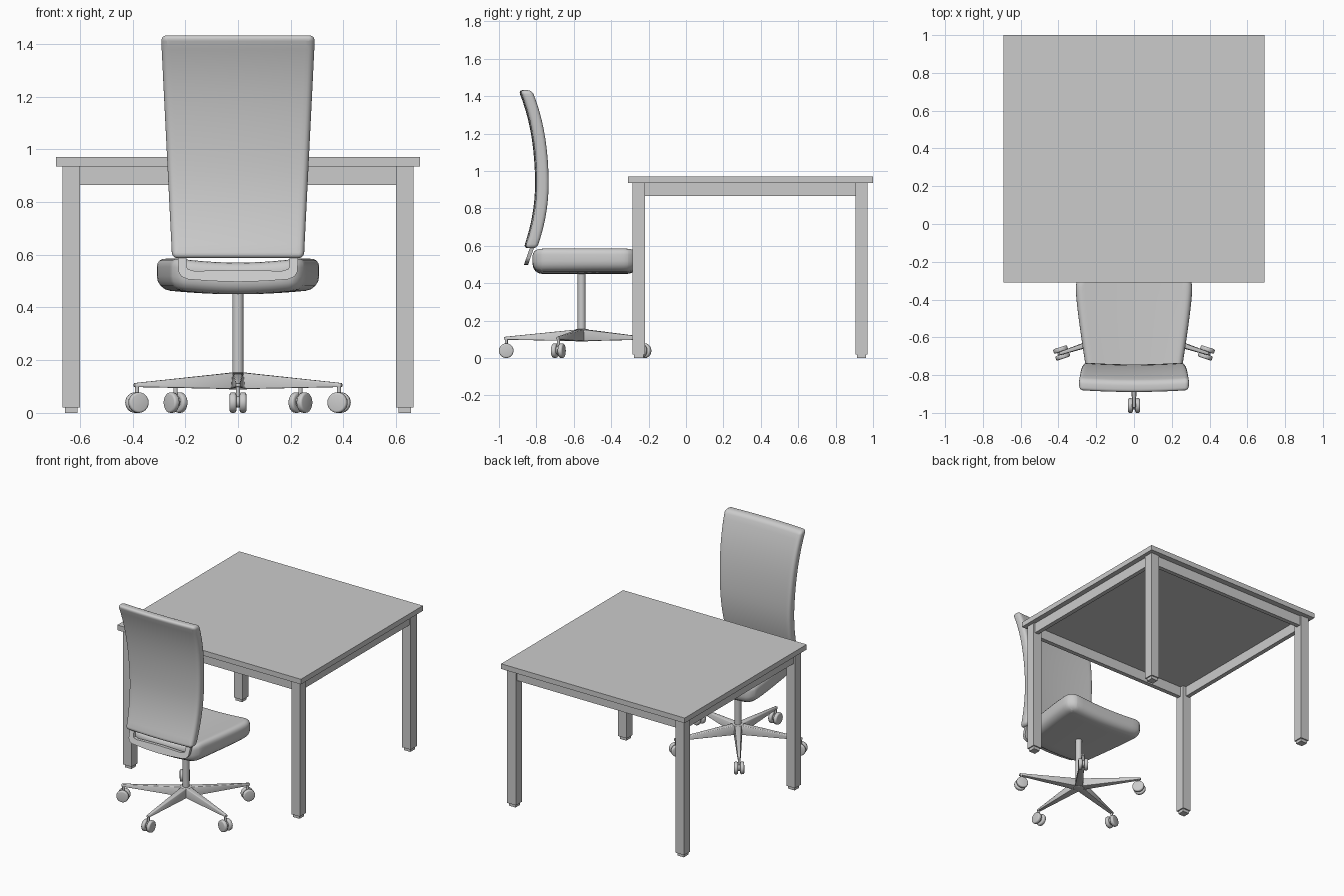
import bpy, bmesh
from math import pi, sin, cos, radians
from mathutils import Matrix, Vector

if "Cube" in bpy.data.objects:
    bpy.data.objects.remove(bpy.data.objects["Cube"])


def finish(bm, name, smooth=False):
    bmesh.ops.recalc_face_normals(bm, faces=bm.faces[:])
    me = bpy.data.meshes.new(name)
    bm.to_mesh(me)
    bm.free()
    ob = bpy.data.objects.new(name, me)
    bpy.context.collection.objects.link(ob)
    if smooth:
        bpy.ops.object.select_all(action='DESELECT')
        ob.select_set(True)
        bpy.context.view_layer.objects.active = ob
        bpy.ops.object.shade_smooth_by_angle(angle=radians(40))
    return ob


def new_box(lo, hi):
    bm = bmesh.new()
    bmesh.ops.create_cube(bm, size=1)
    lo, hi = Vector(lo), Vector(hi)
    for v in bm.verts:
        v.co = Vector([(a + b) / 2 + c * (b - a) for a, b, c in zip(lo, hi, v.co)])
    return bm


def box(name, lo, hi):
    return finish(new_box(lo, hi), name)


def cylinder(name, r, depth, mat, seg=24, bevel=0):
    bm = bmesh.new()
    bmesh.ops.create_cone(bm, cap_ends=True, segments=seg, radius1=r, radius2=r, depth=depth)
    if bevel:
        rim = [e for e in bm.edges if abs(e.verts[0].co.z - e.verts[1].co.z) < 1e-6]
        bmesh.ops.bevel(bm, geom=rim, offset=bevel, segments=3, profile=0.5, affect='EDGES')
    bm.transform(mat)
    return finish(bm, name, True)


def cushion(name, lo, hi, axis, corner, rims, cuts, warp):
    """Rounded slab: thin along axis, sliced so that it can be bent by warp."""
    bm = new_box(lo, hi)
    edges = [e for e in bm.edges if abs(e.verts[0].co[axis] - e.verts[1].co[axis]) > 1e-4]
    bmesh.ops.bevel(bm, geom=edges, offset=corner, segments=5, profile=0.5, affect='EDGES')
    for level, r in zip((lo[axis], hi[axis]), rims):
        edges = [e for e in bm.edges if all(abs(v.co[axis] - level) < 1e-5 for v in e.verts)]
        bmesh.ops.bevel(bm, geom=edges, offset=r, segments=4, profile=0.5, affect='EDGES')
    for ax in {0, 1, 2} - {axis}:
        no = Vector((0, 0, 0))
        no[ax] = 1
        for i in range(1, cuts):
            co = Vector((0, 0, 0))
            co[ax] = lo[ax] + (hi[ax] - lo[ax]) * i / cuts
            bmesh.ops.bisect_plane(bm, geom=bm.verts[:] + bm.edges[:] + bm.faces[:],
                                   plane_co=co, plane_no=no)
    for v in bm.verts:
        v.co = warp(*v.co)
    return finish(bm, name, True)


# Table
box("table_top", (-.69, -.31, .935), (.69, 1, .97))
for side, s in (("left", -1), ("right", 1)):
    for end, y0 in (("front", -.285), ("back", .905)):
        xs = sorted((s * .6, s * .665))
        box(f"{end}_{side}_table_leg", (xs[0], y0, .02), (xs[1], y0 + .065, .935))
        box(f"{end}_{side}_foot", (xs[0] + .008, y0 + .008, 0), (xs[1] - .008, y0 + .057, .02))
    xs = sorted((s * .625, s * .655))
    box(f"{side}_apron", (xs[0], -.22, .865), (xs[1], .905, .935))
box("front_apron", (-.6, -.275, .865), (.6, -.245, .935))
box("back_apron", (-.6, .93, .865), (.6, .96, .935))


# Seat: narrower to the rear, slightly dished
def seat_warp(x, y, z):
    t = max(0, (-.36 - y) / .46)
    half = .308 - .063 * t ** 1.2
    return Vector((x * half / .308, y, z + .018 * (x / .3) ** 2))


cushion("seat", (-.308, -.82, .45), (.308, -.262, .57), 2, .07, (.05, .035), 12, seat_warp)


# Backrest: widening upward, curved lumbar profile
def curve_y(z):
    d = z - .93
    return -.765 - (.28 * d * d + .3 * d ** 4 if d > 0 else .53 * d * d)


def back_warp(x, y, z):
    half = .25 + .042 * (z - .585) / .845
    return Vector((x * half / .29, curve_y(z) + y - .01 * (1 - (x / .29) ** 2), z))


cushion("backrest", (-.29, -.032, .587), (.29, .032, 1.432), 1, .022, (.022, .022), 16, back_warp)

# U-shaped bracket joining the backrest and the seat
outer = [(.23, .61), (.225, .535), (.215, .517), (.19, .507), (.1, .5), (0, .497)]
inner = [(.195, .61), (.195, .555), (.19, .545), (.165, .538), (.1, .54), (0, .542)]
outer += [(-x, z) for x, z in outer[-2::-1]]
inner += [(-x, z) for x, z in inner[-2::-1]]
bm = bmesh.new()
rows = []
for (ox, oz), (ix, iz) in zip(outer, inner):
    rows.append([bm.verts.new((x, -.825 + (z - .585) * .35 + dy, z))
                 for x, z, dy in ((ox, oz, -.011), (ix, iz, -.011), (ix, iz, .011), (ox, oz, .011))])
for a, b in zip(rows, rows[1:]):
    for i in range(4):
        j = (i + 1) % 4
        bm.faces.new((a[i], a[j], b[j], b[i]))
bm.faces.new(rows[0])
bm.faces.new(rows[-1])
finish(bm, "back_bracket", True)

# Column and hub
CY, R = -.558, .403
cylinder("column", .021, .35, Matrix.Translation((0, CY, .295)))
cylinder("hub", .036, .066, Matrix.Translation((0, CY, .121)), bevel=.006)

# Five-star base with twin-wheel casters
for k in range(5):
    a = -pi / 2 + k * 2 * pi / 5
    place = Matrix.Translation((0, CY, 0)) @ Matrix.Rotation(a, 4, 'Z')
    bm = new_box((0, -1, 0), (R + .012, 1, 1))
    for v in bm.verts:
        tip = v.co.x > .1
        top = v.co.z > .5
        v.co.y *= (.01 if tip else .028) * (.75 if top else 1)
        v.co.z = (.113 if tip else .155) if top else (.098 if tip else .09)
    bmesh.ops.bevel(bm, geom=bm.edges[:], offset=.004, segments=2, profile=0.5, affect='EDGES')
    bm.transform(place)
    finish(bm, f"base_arm_{k + 1}", True)
    cylinder(f"caster_stem_{k + 1}", .008, .06, place @ Matrix.Translation((R, 0, .075)), 12)
    turn = Matrix.Rotation(pi / 2, 4, 'X')
    cylinder(f"caster_axle_{k + 1}", .022, .03, place @ Matrix.Translation((R, 0, .042)) @ turn, 16)
    for side, s in (("left", 1), ("right", -1)):
        cylinder(f"caster_wheel_{side}_{k + 1}", .039, .025,
                 place @ Matrix.Translation((R, s * .019, .039)) @ turn, 24, .008)
